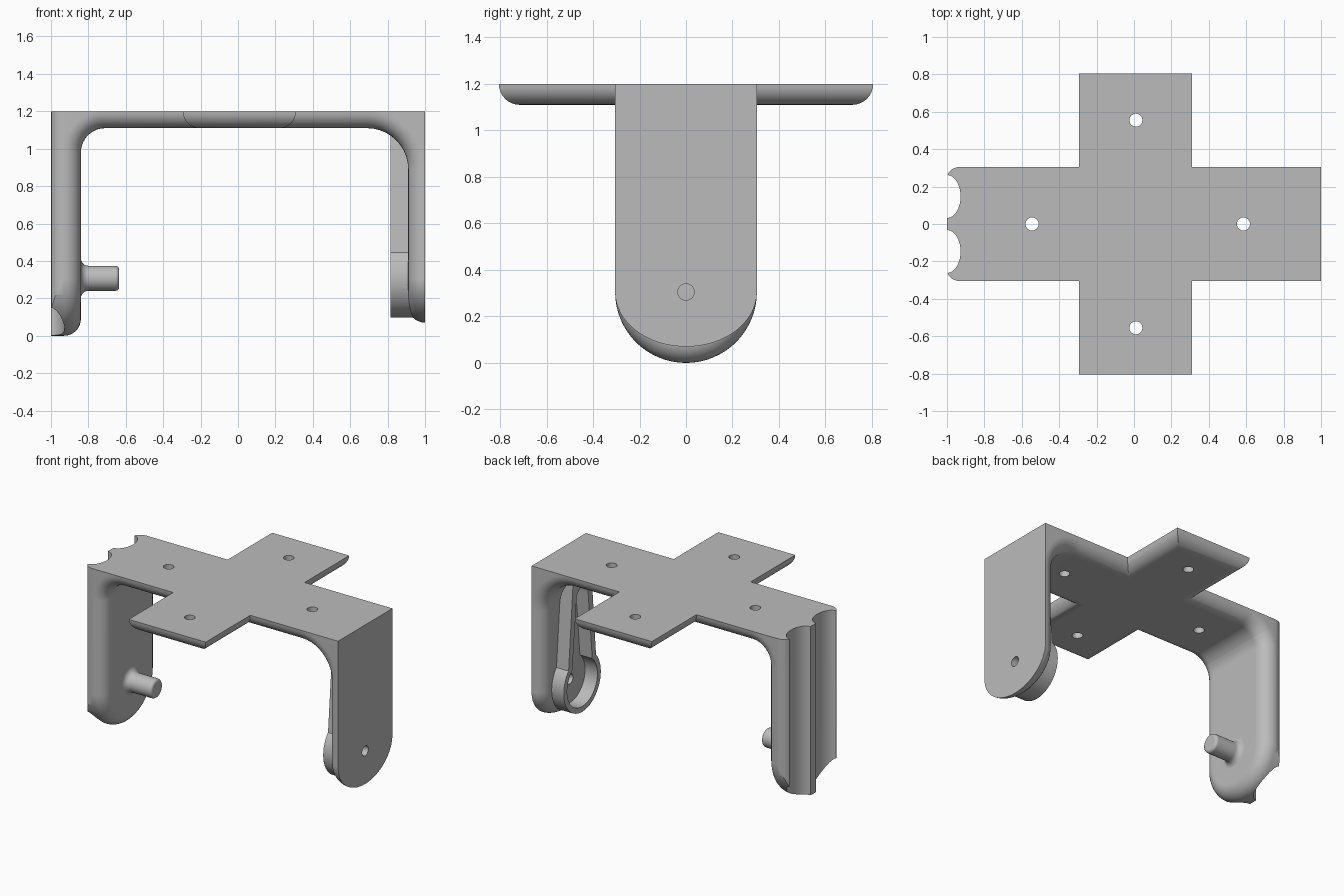
import bpy, bmesh
from math import sin, cos, pi, atan2

cube = bpy.data.objects.get("Cube")
if cube:
    bpy.data.objects.remove(cube, do_unlink=True)

grey = bpy.data.materials.new("plain_grey")
grey.use_nodes = True
colour = (0.5, 0.5, 0.5, 1)
grey.diffuse_color = colour
grey.node_tree.nodes["Principled BSDF"].inputs["Base Color"].default_value = colour

ROUND, STEPS = 0.09, 8
W, AXIS_Z, TOP, UNDER = 0.305, 0.305, 1.2, 1.11
# (depth below the inner face, inset of the outline) for the rounded inner edges
LAYERS = [(ROUND * (1 - cos(k * pi / 2 / STEPS)), ROUND * (1 - sin(k * pi / 2 / STEPS)))
          for k in range(STEPS + 1)]


def loft(name, loops):
    """Skin equal-length loops into a closed solid."""
    bm = bmesh.new()
    rows = [[bm.verts.new(p) for p in loop] for loop in loops]
    n = len(rows[0])
    for a, b in zip(rows, rows[1:]):
        for i in range(n):
            j = (i + 1) % n
            bm.faces.new((a[i], a[j], b[j], b[i]))
    bm.faces.new(rows[0])
    bm.faces.new(rows[-1])
    bmesh.ops.remove_doubles(bm, verts=bm.verts, dist=1e-5)
    bmesh.ops.dissolve_degenerate(bm, dist=1e-6, edges=bm.edges)
    bmesh.ops.recalc_face_normals(bm, faces=bm.faces)
    mesh = bpy.data.meshes.new(name)
    bm.to_mesh(mesh)
    bm.free()
    mesh.materials.append(grey)
    obj = bpy.data.objects.new(name, mesh)
    bpy.context.collection.objects.link(obj)
    return obj


def along_x(name, outline, x0, x1):
    return loft(name, [[(x, y, z) for y, z in outline] for x in (x0, x1)])


def along_z(name, outline, z0, z1):
    return loft(name, [[(x, y, z) for x, y in outline] for z in (z0, z1)])


def ellipse(cx, cy, rx, ry, n=32):
    return [(cx + rx * cos(2 * pi * i / n), cy + ry * sin(2 * pi * i / n)) for i in range(n)]


def combine(target, tool, operation):
    bpy.context.view_layer.objects.active = target
    mod = target.modifiers.new("join", "BOOLEAN")
    mod.operation, mod.solver, mod.object = operation, "EXACT", tool
    bpy.ops.object.modifier_apply(modifier=mod.name)
    bpy.data.objects.remove(tool, do_unlink=True)


# Band: one sweep up the right leg, across the top and down the left leg
def section(px, pz, nx, nz, thick, tip=0, drop=0):
    side = []
    for t, d in LAYERS + [(thick, 0)]:
        z = pz + nz * t - (drop - d) * sin(tip) * (drop > 0)
        side.append((px + nx * t, (W - d) * cos(tip), z))
    return side + [(x, -y, z) for x, y, z in reversed(side)]


def leg_tip(x, sign, drop):
    return [section(x, AXIS_Z, sign, 0, abs(sign - x), i * pi / 32, drop) for i in range(17)]


def corner(cx, radius, sign):
    cz = UNDER - radius
    dx, dz = abs(sign - cx), TOP - cz
    angles = sorted({i * pi / 20 for i in range(11)} | {atan2(dz, dx)})
    rows = []
    for a in angles:
        reach = min(dx / max(cos(a), 1e-9), dz / max(sin(a), 1e-9))
        nx, nz = sign * cos(a), sin(a)
        rows.append(section(cx + radius * nx, cz + radius * nz, nx, nz, reach - radius))
    return rows


body = loft("bracket_body",
            leg_tip(-0.84, -1, 0.305)[::-1] + corner(-0.71, 0.13, -1)
            + corner(0.69, 0.22, 1)[::-1] + leg_tip(0.91, 1, 0.235))

# Cross arm with rounded lower edges
rows = []
for t, d in LAYERS:
    x0, x1, y = -0.295 + d, 0.31 - d, 0.805 - d
    rows.append([(x0, -y, UNDER + t), (x1, -y, UNDER + t), (x1, y, UNDER + t), (x0, y, UNDER + t)])
combine(body, loft("cross_arm", rows), "UNION")

# Raised rim around the lever pocket on the left leg
ring = ellipse(0, AXIS_Z, 0.208, 0.208, 48)
arm = [(-0.155, 0.43), (0.155, 0.43), (0.1, 1.09), (-0.1, 1.09)]
combine(body, along_x("rim_ring", ring, 0.815, 0.95), "UNION")
combine(body, along_x("rim_arm", arm, 0.815, 0.95), "UNION")

# Pocket: round seat and tapering slot with a round end
slot = [(-0.115, 0.4), (0.115, 0.4)]
slot += [(0.065 * cos(i * pi / 12), 0.92 + 0.065 * sin(i * pi / 12)) for i in range(13)]
seat = ellipse(0, AXIS_Z, 0.17, 0.17, 48)
combine(body, along_x("seat_cutter", seat, 0.7, 0.912), "DIFFERENCE")
combine(body, along_x("slot_cutter", slot, 0.7, 0.912), "DIFFERENCE")

# Pivot pin with flared root and softened end
flare = [(-0.87, 0.107)]
flare += [(-0.8 - 0.04 * cos(a), 0.107 - 0.04 * sin(a)) for a in (i * pi / 12 for i in range(7))]
flare += [(-0.655 + 0.02 * sin(a), 0.047 + 0.02 * cos(a)) for a in (i * pi / 8 for i in range(5))]
pin = loft("pivot_pin", [[(x, y, z) for y, z in ellipse(0, 0.307, r, r)] for x, r in flare])
combine(body, pin, "UNION")

# Vertical grooves and rounded outer corners on the right leg
for s in (-1, 1):
    groove = ellipse(-1, s * 0.147, 0.073, 0.115)
    combine(body, along_z("groove_cutter", groove, -0.1, 1.3), "DIFFERENCE")
    edge = [(-1.1, s * 0.245), (-1, s * 0.245)]
    edge += [(-0.93 - 0.07 * cos(a), s * (0.245 + 0.06 * sin(a)))
             for a in (i * pi / 16 for i in range(1, 9))]
    edge += [(-0.93, s * 0.4), (-1.1, s * 0.4)]
    combine(body, along_z("edge_cutter", edge, -0.1, 1.3), "DIFFERENCE")

# Screw holes
for x, y in ((0.01, 0.555), (0.01, -0.555), (-0.545, 0), (0.585, 0)):
    combine(body, along_z("hole_cutter", ellipse(x, y, 0.035, 0.035, 24), 1, 1.3), "DIFFERENCE")
combine(body, along_x("axle_cutter", ellipse(0, AXIS_Z, 0.035, 0.035, 24), 0.7, 1.1), "DIFFERENCE")

# Smooth shading with sharp edges kept
bpy.ops.object.select_all(action="DESELECT")
body.select_set(True)
bpy.context.view_layer.objects.active = body
bpy.ops.object.shade_smooth_by_angle(angle=0.5)
weighted = body.modifiers.new("even_shading", "WEIGHTED_NORMAL")
weighted.keep_sharp = True
